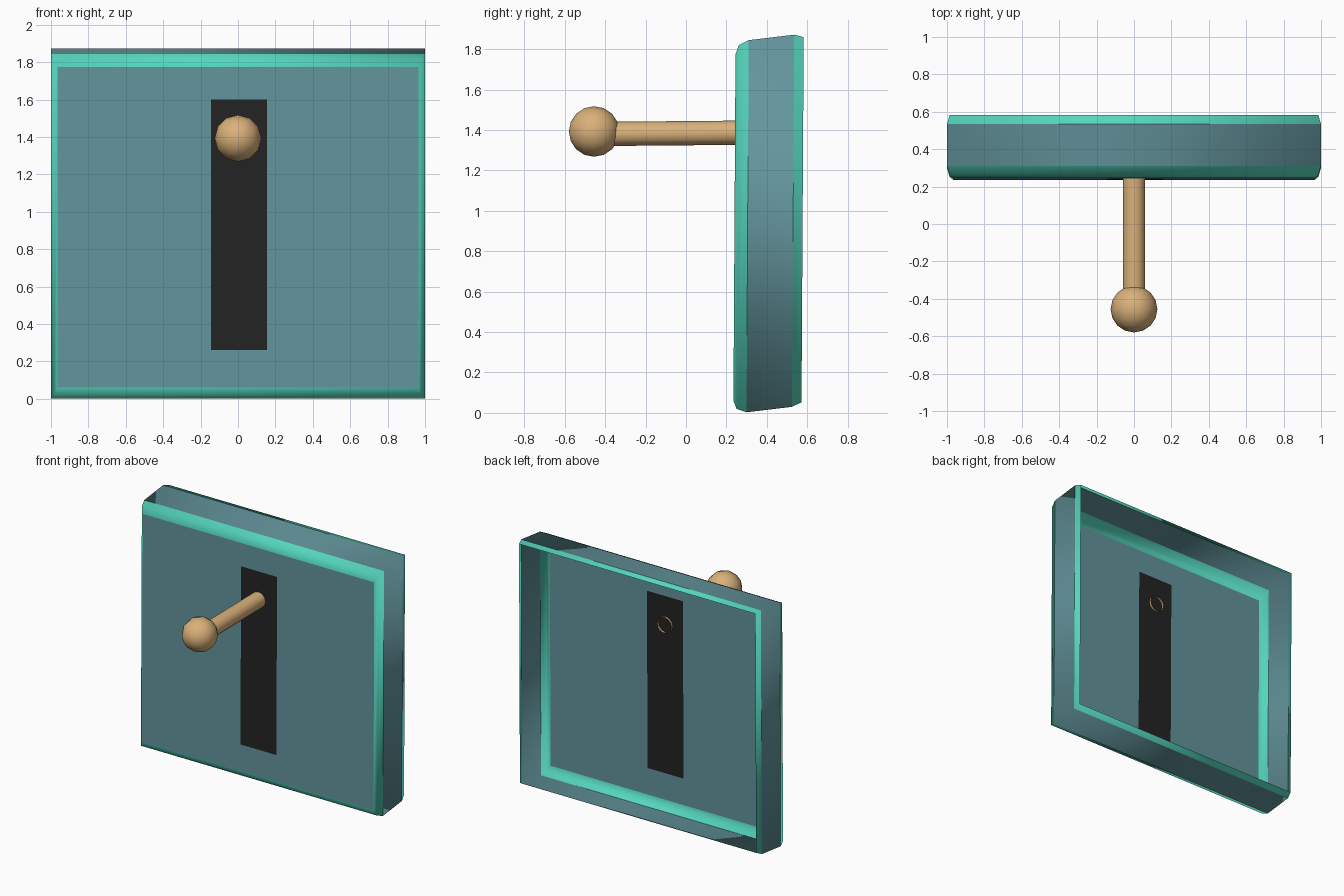
import bpy, bmesh, math
from mathutils import Matrix

if "Cube" in bpy.data.objects:
    bpy.data.objects.remove(bpy.data.objects["Cube"])


def material(name, rgb):
    m = bpy.data.materials.new(name)
    m.diffuse_color = (*rgb, 1)
    m.use_nodes = True
    m.node_tree.nodes["Principled BSDF"].inputs["Base Color"].default_value = m.diffuse_color
    return m


GREY = material("grey_teal", (0.125, 0.30, 0.335))
TEAL = material("bright_teal", (0.09, 0.67, 0.51))
BLACK = material("black", (0.017, 0.017, 0.017))
TAN = material("tan_wood", (0.70, 0.44, 0.195))


def finish(bm, name, mats, smooth=True):
    me = bpy.data.meshes.new(name)
    bm.to_mesh(me)
    bm.free()
    ob = bpy.data.objects.new(name, me)
    bpy.context.collection.objects.link(ob)
    for m in mats:
        me.materials.append(m)
    for p in me.polygons:
        p.use_smooth = smooth
    return ob


def lean(y, z):
    # the whole housing tips back very slightly towards the top
    return y + 0.006 * (z - 0.93)


def band(name, rings, mat):
    """Open rectangular band lofted through rings of (y, half width, z low, z high)."""
    bm = bmesh.new()
    loops = []
    for y, w, lo, hi in rings:
        corners = [(-w, lo), (w, lo), (w, hi), (-w, hi)]
        loops.append([bm.verts.new((x, lean(y, z), z)) for x, z in corners])
    for a, b in zip(loops, loops[1:]):
        for i in range(4):
            j = (i + 1) % 4
            bm.faces.new((a[i], a[j], b[j], b[i]))
    bmesh.ops.recalc_face_normals(bm, faces=bm.faces)
    if sum(f.normal.dot(f.calc_center_median() - f.calc_center_median().project(
            (0, 1, 0)) - Matrix.Translation((0, 0, 0.93)).to_translation())
            for f in bm.faces) < 0:
        bmesh.ops.reverse_faces(bm, faces=bm.faces)
    return finish(bm, name, [mat])


# Housing: front bevel, side walls and rear lip, open at the back
FRONT = (0.24, 0.965, 0.06, 1.775)
SHOULDER = (0.305, 1.0, 0.003, 1.845)
REAR = (0.53, 1.0, 0.03, 1.872)
band("front_bevel", [FRONT, (0.256, 0.985, 0.02, 1.82), SHOULDER], TEAL)
band("side_walls", [SHOULDER, REAR], GREY)
band("rear_lip", [REAR, (0.577, 0.985, 0.053, 1.86)], TEAL)

# Front panel, with the slot as the middle cell of a 3 x 3 grid
xs = [-0.965, -0.145, 0.155, 0.965]
zs = [0.06, 0.26, 1.6, 1.775]
bm = bmesh.new()
grid = [[bm.verts.new((x, lean(0.24, z), z)) for x in xs] for z in zs]
for r in range(3):
    for c in range(3):
        f = bm.faces.new((grid[r][c], grid[r][c + 1], grid[r + 1][c + 1], grid[r + 1][c]))
        f.material_index = 1 if r == c == 1 else 0
finish(bm, "front_panel", [GREY, BLACK], smooth=False)

# Lever: open tube passing through the slot
bm = bmesh.new()
bmesh.ops.create_cone(bm, cap_ends=False, segments=12, radius1=0.06, radius2=0.06, depth=0.63,
                      matrix=Matrix.Translation((0, -0.055, 1.384))
                      @ Matrix.Rotation(math.radians(90.5), 4, 'X'))
finish(bm, "lever_rod", [TAN])

# Ball handle
bm = bmesh.new()
bmesh.ops.create_uvsphere(bm, u_segments=12, v_segments=8, radius=0.125,
                          matrix=Matrix.Translation((0, -0.455, 1.393))
                          @ Matrix.Rotation(math.radians(90), 4, 'X'))
finish(bm, "lever_ball", [TAN])
